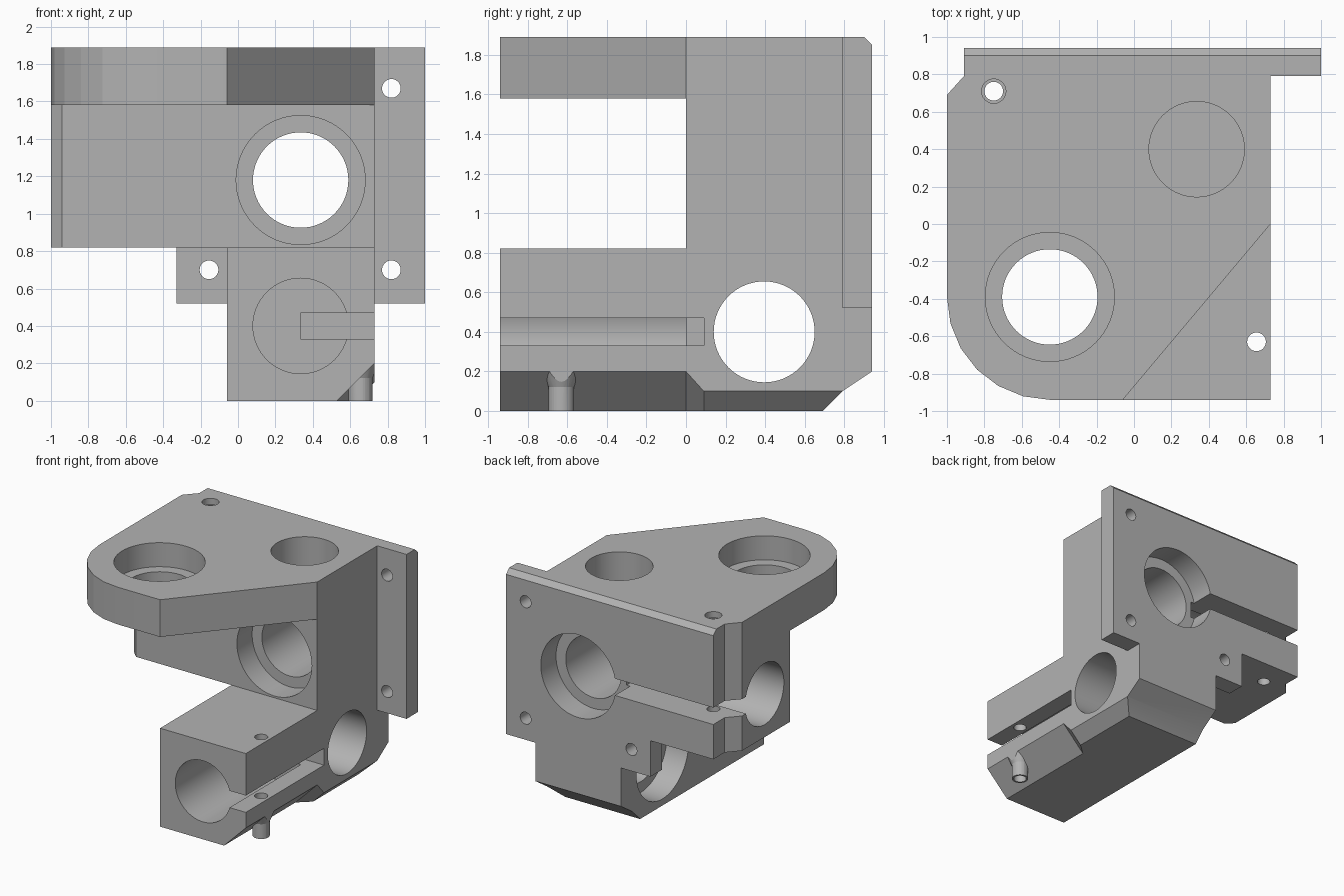
import bpy, bmesh, math
from mathutils import Vector

cube = bpy.data.objects.get("Cube")
if cube:
    bpy.data.objects.remove(cube, do_unlink=True)

grey = bpy.data.materials.new("light_grey")
grey.use_nodes = True
tone = (0.45, 0.45, 0.45, 1)
grey.diffuse_color = tone
grey.node_tree.nodes["Principled BSDF"].inputs["Base Color"].default_value = tone


def place(axis, u, v, w):
    """Turn profile coordinates u, v and depth w into a point."""
    return {"x": Vector((w, u, v)), "y": Vector((u, w, v)), "z": Vector((u, v, w))}[axis]


def finish(name, bm):
    bmesh.ops.recalc_face_normals(bm, faces=bm.faces)
    mesh = bpy.data.meshes.new(name)
    bm.to_mesh(mesh)
    bm.free()
    mesh.materials.append(grey)
    obj = bpy.data.objects.new(name, mesh)
    bpy.context.scene.collection.objects.link(obj)
    return obj


def prism(name, axis, pts, lo, hi):
    bm = bmesh.new()
    a, b = [[bm.verts.new(place(axis, u, v, w)) for u, v in pts] for w in (lo, hi)]
    bm.faces.new(a)
    bm.faces.new(b)
    n = len(pts)
    for i in range(n):
        j = (i + 1) % n
        bm.faces.new((a[i], a[j], b[j], b[i]))
    return finish(name, bm)


def box(name, x0, x1, y0, y1, z0, z1):
    return prism(name, "z", [(x0, y0), (x1, y0), (x1, y1), (x0, y1)], z0, z1)


def rod(name, axis, u, v, r0, lo, hi, r1=None, n=64):
    """Cylinder or cone along an axis."""
    r1 = r0 if r1 is None else r1
    bm = bmesh.new()
    angles = [2 * math.pi * i / n for i in range(n)]
    a, b = [[bm.verts.new(place(axis, u + r * math.cos(t), v + r * math.sin(t), w))
             for t in angles] for r, w in ((r0, lo), (r1, hi))]
    bm.faces.new(a)
    bm.faces.new(b)
    for i in range(n):
        j = (i + 1) % n
        bm.faces.new((a[i], a[j], b[j], b[i]))
    return finish(name, bm)


def wedge(name, y0, s0, y1, s1):
    """Cutter along the outer lower edge, with its own size at each end."""
    bm = bmesh.new()
    e = 0.1
    for y, s in ((y0, s0), (y1, s1)):
        for x, z in ((RIGHT - s - e, -e), (RIGHT + e, s + e), (RIGHT + e, -e)):
            bm.verts.new((x, y, z))
    bmesh.ops.convex_hull(bm, input=bm.verts)
    return finish(name, bm)


def combine(target, others, operation):
    bpy.context.view_layer.objects.active = target
    for other in others:
        mod = target.modifiers.new("join", "BOOLEAN")
        mod.operation, mod.solver, mod.object = operation, "EXACT", other
        bpy.ops.object.modifier_apply(modifier=mod.name)
        bpy.data.objects.remove(other, do_unlink=True)


LEFT, RIGHT, FRONT, BACK, TOP = -1.0, 0.73, -0.94, 0.94, 1.89
SHELF, ARM_TOP, ARM_LEFT = 1.58, 0.82, -0.06
BORE, POCKET, SCREW, DEPTH = 0.255, 0.345, 0.05, 0.2
AX, AY, LOW, HIGH = 0.335, 0.395, 0.4, 1.18
PX, PY = -0.45, -0.39

# Upper shelf with one rounded corner and one slanted side
arc = [(PX - 0.55 * math.cos(t), PY - 0.55 * math.sin(t))
       for t in [math.radians(15 * i) for i in range(7)]]
shelf = arc + [(ARM_LEFT, FRONT), (RIGHT, 0), (RIGHT, 0.3), (LEFT, 0.3)]
body = prism("corner_bracket", "z", shelf, SHELF, TOP)

# Upright block
block = prism("block", "z", [(-0.94, 0), (RIGHT, 0), (RIGHT, BACK), (-0.91, BACK),
                             (-0.91, 0.79), (LEFT, 0.69), (LEFT, 0.06)], ARM_TOP, TOP)

# Lower arm with a sloped back underside
arm = prism("arm", "x", [(FRONT, 0), (0.69, 0), (0.79, 0.1), (BACK, 0.2), (BACK, 1.0),
                         (0, 1.0), (0, ARM_TOP), (FRONT, ARM_TOP)], ARM_LEFT, RIGHT)

# Lower edge bevel of the arm
combine(arm, [wedge("front_bevel", -1.2, 0.2, 0, 0.2),
              wedge("middle_bevel", 0, 0.2, 0.09, 0.1),
              wedge("back_bevel", 0.09, 0.1, 1.2, 0.1)], "DIFFERENCE")

# Back mounting plate
plate = prism("plate", "y", [(-0.91, TOP), (-0.91, ARM_TOP), (-0.33, ARM_TOP),
                             (-0.33, 0.52), (1, 0.52), (1, TOP)], 0.79, BACK)

# Screw boss under the arm
boss = rod("boss", "z", 0.655, -0.63, 0.065, 0, 0.25, n=32)
flare = rod("flare", "z", 0.655, -0.63, 0.06, 0.11, 0.21, 0.1, n=32)
combine(flare, [box("trim", RIGHT, 1, -1, 0, 0, 1)], "DIFFERENCE")
combine(body, [block, arm, plate, boss, flare], "UNION")

# Main bores, bearing pockets, slits and screw holes
cutters = [
    rod("shelf_bore", "z", PX, PY, BORE, 1.4, 2),
    rod("shelf_pocket", "z", PX, PY, POCKET, TOP - DEPTH, 2),
    rod("block_bore", "y", AX, HIGH, BORE, -0.1, 1.1),
    rod("front_pocket", "y", AX, HIGH, POCKET, -0.1, DEPTH),
    rod("back_pocket", "y", AX, HIGH, POCKET, BACK - DEPTH, 1.1),
    rod("cross_bore", "x", AY, LOW, BORE, -0.2, 0.9),
    rod("cross_pocket", "x", AY, LOW, POCKET, -0.3, ARM_LEFT + DEPTH),
    rod("arm_socket", "y", AX, LOW, BORE, -1.1, 0),
    rod("top_socket", "z", AX, 0.4, BORE, 1.54, 2),
    rod("side_socket", "x", AY, HIGH, BORE, -1.1, ARM_LEFT),
    box("arm_slit", AX, 0.9, -1.1, 0.09, 0.33, 0.47),
    box("block_slit", -1.1, 0.03, AY, 1.1, 1.11, 1.25),
    rod("arm_screw", "z", 0.655, -0.63, SCREW, -0.1, 1, n=32),
    rod("block_screw", "z", -0.75, 0.71, SCREW, 0.7, 2, n=32),
    rod("screw_recess", "z", -0.75, 0.71, 0.065, TOP - 0.05, 2, n=32),
    prism("top_bevel", "x", [(0.9, TOP), (BACK, 1.85), (1.1, 1.69), (1.1, 2.1), (0.69, 2.1)],
          -1.1, 1.1),
]
for x, z in ((0.82, 1.67), (0.82, 0.7), (-0.155, 0.7)):
    cutters.append(rod("plate_screw", "y", x, z, SCREW, 0.7, 1.1, n=32))
combine(body, cutters, "DIFFERENCE")

# Smooth bores with crisp edges
bpy.ops.object.select_all(action="DESELECT")
body.select_set(True)
bpy.context.view_layer.objects.active = body
bpy.ops.object.shade_smooth_by_angle(angle=math.radians(14))
